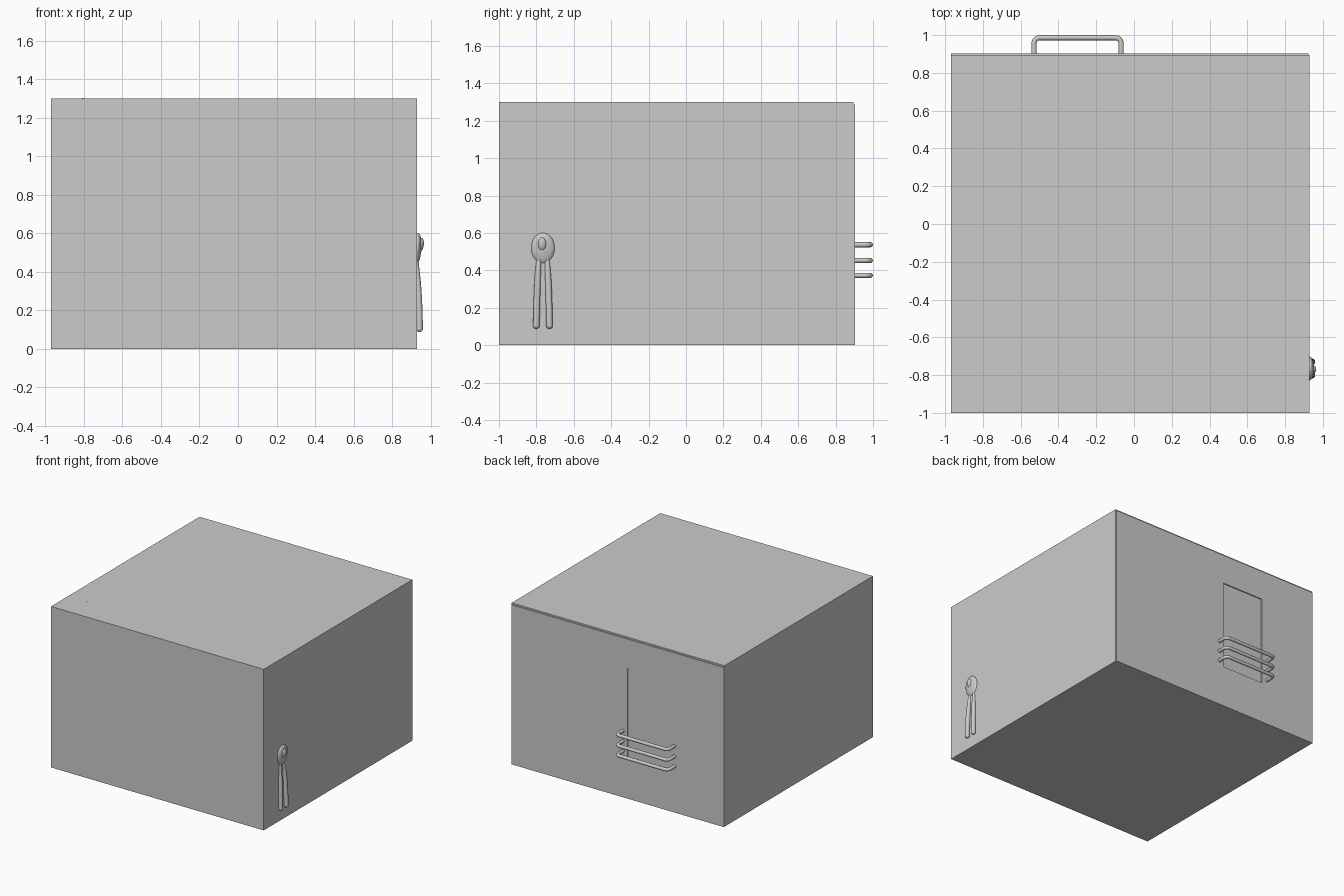
import bpy, bmesh, math
from mathutils import Vector

if "Cube" in bpy.data.objects:
    bpy.data.objects.remove(bpy.data.objects["Cube"])


def box(name, lo, hi):
    bm = bmesh.new()
    bmesh.ops.create_cube(bm, size=1)
    for v in bm.verts:
        v.co = [lo[i] + (v.co[i] + 0.5) * (hi[i] - lo[i]) for i in range(3)]
    me = bpy.data.meshes.new(name)
    bm.to_mesh(me)
    bm.free()
    ob = bpy.data.objects.new(name, me)
    bpy.context.collection.objects.link(ob)
    return ob


def ellipsoid(name, loc, radii, tilt=0):
    bpy.ops.mesh.primitive_uv_sphere_add(segments=32, ring_count=16, location=loc)
    ob = bpy.context.object
    ob.name = name
    ob.scale = radii
    ob.rotation_euler.y = tilt
    bpy.ops.object.shade_smooth()
    return ob


def tube(name, points, radii, bevel):
    cu = bpy.data.curves.new(name, 'CURVE')
    cu.dimensions = '3D'
    cu.bevel_depth = bevel
    cu.bevel_resolution = 4
    cu.use_fill_caps = True
    sp = cu.splines.new('POLY')
    sp.points.add(len(points) - 1)
    for p, co, r in zip(sp.points, points, radii):
        p.co = (*co, 1)
        p.radius = r
    sp.use_smooth = True
    ob = bpy.data.objects.new(name, cu)
    bpy.context.collection.objects.link(ob)
    return ob


# Main block
box("room_body", (-0.97, -1, 0), (0.93, 0.895, 1.3))

# Thin back wall built around a shallow window recess
X0, X1, Z0, Z1 = -0.48, -0.11, 0.335, 1.05
L, R, T = -0.97, 0.925, 1.288
box("back_wall_left", (L, 0.89, 0), (X0, 0.903, T))
box("back_wall_right", (X1, 0.89, 0), (R, 0.903, T))
box("back_wall_below_window", (X0, 0.89, 0), (X1, 0.903, Z0))
box("back_wall_above_window", (X0, 0.89, Z1), (X1, 0.903, T))

# Three window guard rails with rounded corners
for i, z in enumerate((0.537, 0.453, 0.373)):
    xa, xb, yo, b = -0.529, -0.068, 0.986, 0.03
    path = [(xa, 0.89, z)]
    for k in range(7):
        a = math.pi - k * math.pi / 12
        path.append((xa + b + b * math.cos(a), yo - b + b * math.sin(a), z))
    for k in range(7):
        a = math.pi / 2 - k * math.pi / 12
        path.append((xb - b + b * math.cos(a), yo - b + b * math.sin(a), z))
    path.append((xb, 0.89, z))
    tube(f"guard_rail_{i + 1}", path, [1] * len(path), 0.0135)

# Two-legged hook on the right wall: head, nub and legs
yc = -0.765
ellipsoid("hook_head", (0.928, yc, 0.518), (0.024, 0.063, 0.083), 0.08)
ellipsoid("hook_nub", (0.948, yc - 0.004, 0.54), (0.016, 0.022, 0.036), 0.15)
for side, s in (("left", -1), ("right", 1)):
    pts = [(0.922, yc + s * 0.022, 0.46), (0.926, yc + s * 0.025, 0.42),
           (0.933, yc + s * 0.029, 0.34), (0.938, yc + s * 0.032, 0.25),
           (0.941, yc + s * 0.034, 0.16), (0.942, yc + s * 0.035, 0.105)]
    tube(f"hook_leg_{side}", pts, [0.8, 0.85, 0.95, 1, 1, 1], 0.0175)
    ellipsoid(f"hook_foot_{side}", pts[-1], (0.0175, 0.0175, 0.0175))

# Tiny pin just breaking through the roof
bpy.ops.mesh.primitive_cylinder_add(vertices=12, radius=0.004, depth=0.01,
                                    location=(-0.805, -0.785, 1.296))
bpy.context.object.name = "roof_pin"
